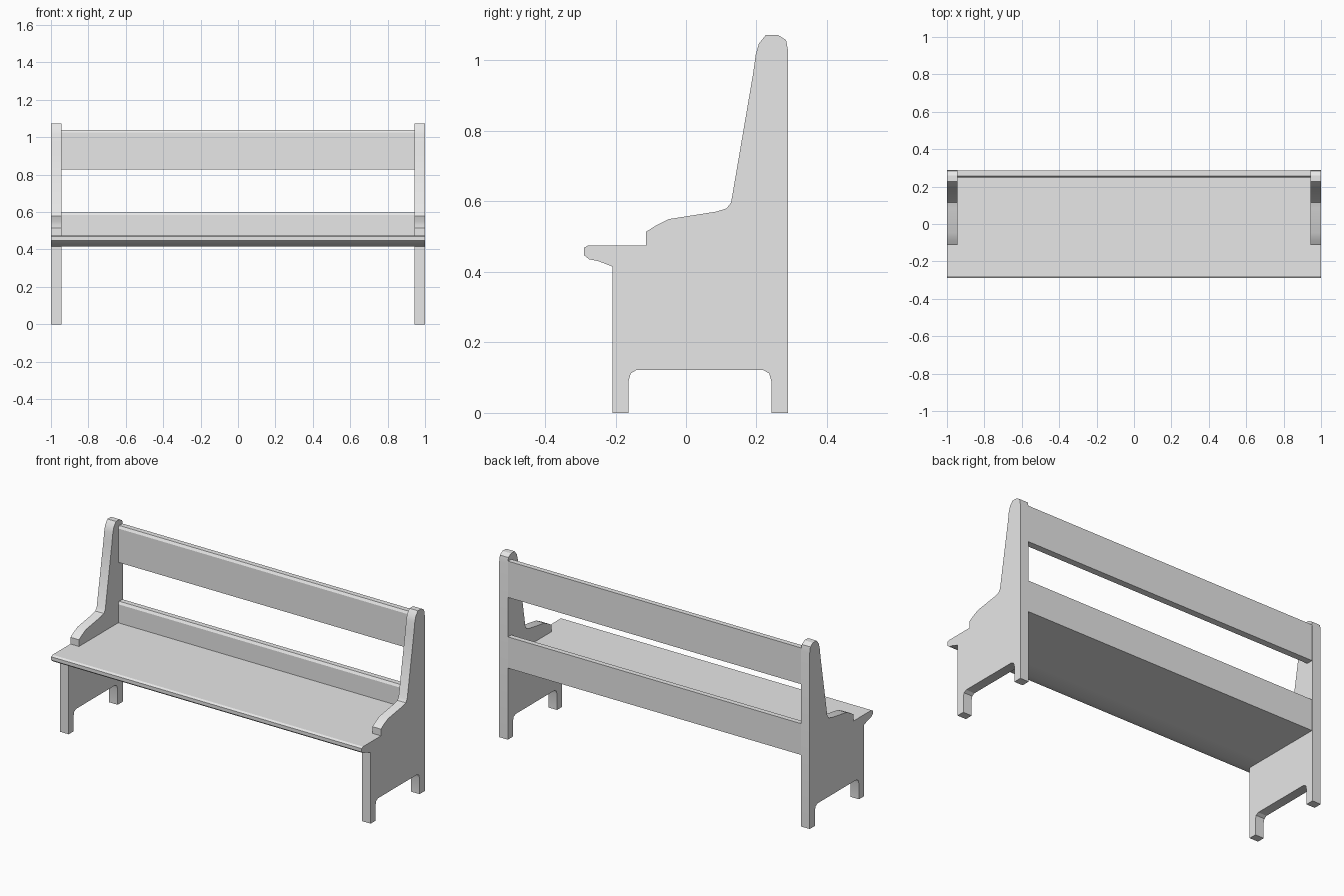
import bpy
import bmesh
from math import radians

cube = bpy.data.objects.get("Cube")
if cube:
    bpy.data.objects.remove(cube, do_unlink=True)

grey = bpy.data.materials.new("plain_grey")
grey.use_nodes = True
colour = (0.8, 0.8, 0.8, 1)
grey.diffuse_color = colour
grey.node_tree.nodes["Principled BSDF"].inputs["Base Color"].default_value = colour

INNER = 0.945   # inner face of each end panel


def extrude_profile(name, profile, x0, x1):
    """Solid made from a (y, z) outline swept along x."""
    bm = bmesh.new()
    face = bm.faces.new([bm.verts.new((x0, y, z)) for y, z in profile])
    swept = bmesh.ops.extrude_face_region(bm, geom=[face])["geom"]
    moved = [v for v in swept if isinstance(v, bmesh.types.BMVert)]
    bmesh.ops.translate(bm, verts=moved, vec=(x1 - x0, 0, 0))
    bmesh.ops.recalc_face_normals(bm, faces=bm.faces)
    mesh = bpy.data.meshes.new(name)
    bm.to_mesh(mesh)
    bm.free()
    obj = bpy.data.objects.new(name, mesh)
    bpy.context.collection.objects.link(obj)
    mesh.materials.append(grey)
    return obj


def finish(obj):
    bpy.ops.object.select_all(action='DESELECT')
    obj.select_set(True)
    bpy.context.view_layer.objects.active = obj
    bpy.ops.object.shade_smooth_by_angle(angle=radians(30))


# End panels: feet, back post and curved arm in one outline
panel = [
    (-0.208, 0), (-0.163, 0), (-0.163, 0.09), (-0.157, 0.112), (-0.14, 0.122),
    (0.218, 0.122), (0.236, 0.112), (0.242, 0.09), (0.242, 0), (0.29, 0),
    (0.29, 1.025), (0.284, 1.058), (0.26, 1.073), (0.227, 1.073),
    (0.207, 1.048), (0.198, 1.017), (0.19, 0.96), (0.128, 0.597),
    (0.115, 0.58), (0.085, 0.571), (-0.048, 0.55), (-0.088, 0.53),
    (-0.113, 0.514), (-0.113, 0.415), (-0.208, 0.415),
]
for side, x0, x1 in (("left", INNER, 1), ("right", -1, -INNER)):
    finish(extrude_profile(side + "_end_panel", panel, x0, x1))

# Seat board: shaped nose at full width, notched around the end panels
seat = extrude_profile("seat", [
    (-0.29, 0.448), (-0.275, 0.436), (-0.25, 0.431), (-0.208, 0.415),
    (0.25, 0.415), (0.25, 0.475), (-0.278, 0.475), (-0.29, 0.468)], -1, 1)
notch = [(-0.113, 0.3), (0.4, 0.3), (0.4, 0.6), (-0.113, 0.6)]
cutters = [extrude_profile("notch_cutter", notch, x0, x1)
           for x0, x1 in ((INNER, 1.2), (-1.2, -INNER))]
bpy.context.view_layer.objects.active = seat
for cutter in cutters:
    cutter.hide_render = True
    mod = seat.modifiers.new("notch", 'BOOLEAN')
    mod.operation = 'DIFFERENCE'
    mod.object = cutter
    bpy.ops.object.modifier_apply(modifier=mod.name)
    bpy.data.objects.remove(cutter, do_unlink=True)
finish(seat)

# Back rails with a chamfered front top edge
for name, bottom, top in (("lower_back_rail", 0.415, 0.597),
                          ("upper_back_rail", 0.827, 1.038)):
    finish(extrude_profile(name, [
        (0.248, bottom), (0.287, bottom), (0.287, top),
        (0.257, top), (0.248, top - 0.014)], -INNER, INNER))
